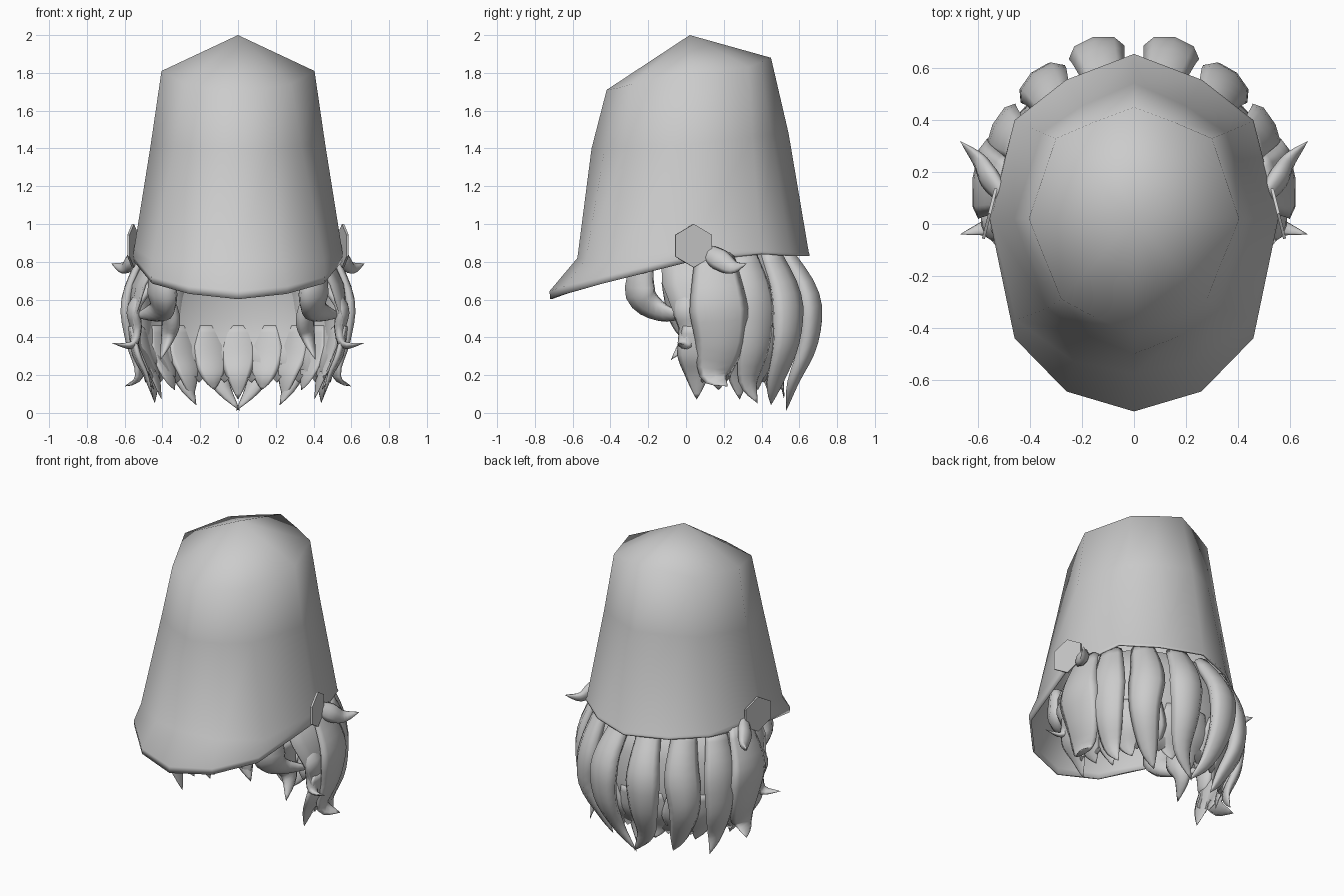
import bpy, bmesh, math
from mathutils import Vector, Matrix

cube = bpy.data.objects.get("Cube")
if cube:
    bpy.data.objects.remove(cube, do_unlink=True)

GREY = (0.6, 0.6, 0.6, 1)
mat = bpy.data.materials.new("plain_grey")
mat.use_nodes = True
mat.diffuse_color = GREY
mat.node_tree.nodes["Principled BSDF"].inputs["Base Color"].default_value = GREY


def finish(name, bm, thickness=0, smooth=True):
    """Turn a bmesh into an object, optionally with wall thickness."""
    bmesh.ops.recalc_face_normals(bm, faces=bm.faces)
    me = bpy.data.meshes.new(name)
    bm.to_mesh(me)
    bm.free()
    for p in me.polygons:
        p.use_smooth = smooth
    me.materials.append(mat)
    ob = bpy.data.objects.new(name, me)
    bpy.context.collection.objects.link(ob)
    if thickness:
        mod = ob.modifiers.new("wall", "SOLIDIFY")
        mod.thickness = thickness
        mod.offset = -1


def bridge(bm, a, b, closed=True):
    n = len(a)
    for i in range(n if closed else n - 1):
        j = (i + 1) % n
        bm.faces.new((a[i], a[j], b[j], b[i]))


def mirrored_ring(bm, half):
    pts = half + [(-x, y, z) for x, y, z in half[-2:0:-1]]
    return [bm.verts.new(p) for p in pts]


# Hat: each half ring runs from centre back round the side to centre front
top = [(0, .45, 1.88), (.16, .39, 1.855), (.3, .33, 1.83), (.405, .02, 1.81),
       (.28, -.29, 1.74), (.15, -.36, 1.72), (0, -.42, 1.71)]
middle = [(0, .543, 1.48), (.2, .455, 1.47), (.355, .352, 1.46), (.462, .02, 1.42),
          (.335, -.325, 1.41), (.18, -.43, 1.4), (0, -.5, 1.4)]
base = [(0, .65, .85), (.26, .55, .85), (.455, .395, .86), (.55, .02, .87),
        (.455, -.37, .81), (.23, -.53, .81), (0, -.575, .82)]
brim = [(0, .655, .84), (.262, .555, .84), (.46, .4, .85), (.556, .02, .83),
        (.46, -.44, .72), (.26, -.645, .67), (0, -.722, .645)]
lip = [(0, .655, .83), (.26, .555, .83), (.455, .4, .84), (.55, .02, .8),
       (.455, -.44, .685), (.258, -.64, .63), (0, -.72, .602)]
bm = bmesh.new()
rings = [mirrored_ring(bm, h) for h in (top, middle, base, brim, lip)]
for a, b in zip(rings, rings[1:]):
    bridge(bm, a, b)
peak = bm.verts.new((0, .02, 2))
for i, v in enumerate(rings[0]):
    bm.faces.new((peak, v, rings[0][(i + 1) % len(rings[0])]))
finish("hat", bm, 0.012)

# Flat hexagonal side buttons, turned slightly backwards
for side, label in ((1, "left"), (-1, "right")):
    bm = bmesh.new()
    turn = (Matrix.Rotation(side * math.radians(14), 4, "Z")
            @ Matrix.Rotation(side * math.pi / 2, 4, "Y")
            @ Matrix.Rotation(math.pi / 2, 4, "Z"))
    place = Matrix.Translation((side * .556, .04, .885)) @ turn
    bmesh.ops.create_cone(bm, cap_ends=True, segments=6, radius1=.115,
                          radius2=.115, depth=.012, matrix=place)
    finish(label + "_button", bm, smooth=False)

# Hair shell, open at the face; rows give height, radii and half opening angle
bm = bmesh.new()
rows = []
for z, rx, ry, span in ((.93, .25, .25, 122), (.84, .49, .44, 122), (.68, .565, .48, 118),
                        (.5, .585, .5, 108), (.35, .55, .48, 102), (.22, .49, .42, 100)):
    row = []
    for i in range(25):
        a = math.radians(span * (i / 12 - 1))
        drop = .06 * (i % 2) if z < .3 else 0
        row.append(bm.verts.new((rx * math.sin(a), .1 + ry * math.cos(a), z - drop)))
    rows.append(row)
for a, b in zip(rows, rows[1:]):
    bridge(bm, a, b, closed=False)
bm.faces.new(rows[0])
finish("hair_shell", bm, 0.015)


def smooth_path(points, steps=4):
    """Catmull-Rom samples through the given points."""
    p = [Vector(q) for q in points]
    p = [2 * p[0] - p[1]] + p + [2 * p[-1] - p[-2]]
    out = []
    for i in range(1, len(p) - 2):
        a, b, c, d = p[i - 1:i + 3]
        for s in range(steps):
            t = s / steps
            out.append(.5 * (2 * b + (c - a) * t + (2 * a - 5 * b + 4 * c - d) * t * t
                             + (3 * b - a - 3 * c + d) * t ** 3))
    return out + [p[-2]]


def add_lock(bm, points, width, flat):
    """Flattened tapering strand with a pointed tip."""
    path = smooth_path(points)
    last = len(path) - 1
    across, prev = None, None
    for k, p in enumerate(path):
        t = (path[min(k + 1, last)] - path[max(k - 1, 0)]).normalized()
        if across is None:
            across = t.cross(Vector((p.x, p.y - .1, .1)))
        across = (across - t * across.dot(t)).normalized()
        depth = t.cross(across)
        u = k / last
        r = width * min(1, .6 + 1.3 * u) * (1 - u ** 2.2)
        if k == last:
            tip = bm.verts.new(p)
            for i in range(8):
                bm.faces.new((prev[i], prev[(i + 1) % 8], tip))
            break
        ring = []
        for i in range(8):
            a = i * math.pi / 4
            ring.append(bm.verts.new(p + across * r * math.cos(a)
                                     + depth * r * flat * math.sin(a)))
        if prev:
            bridge(bm, prev, ring)
        else:
            bm.faces.new(ring)
        prev = ring


# Hair locks for one side (width, flatness, path), mirrored to the other
locks = {
    "back_lock": (.12, .55, [(.1, .52, .86), (.14, .65, .62), (.14, .65, .38), (.1, .57, .17), (-.01, .53, .01)]),
    "rear_side_lock": (.12, .55, [(.3, .44, .86), (.34, .53, .62), (.36, .53, .38), (.28, .47, .16), (.22, .45, .04)]),
    "side_lock": (.12, .4, [(.44, .31, .84), (.5, .36, .62), (.5, .36, .36), (.45, .33, .17), (.44, .38, .05)]),
    "ear_lock": (.17, .25, [(.5, .15, .84), (.58, .17, .6), (.56, .18, .38), (.52, .15, .2), (.6, .22, .14)]),
    "front_side_lock": (.08, .5, [(.46, .0, .68), (.55, .0, .56), (.54, .02, .45), (.56, -.01, .36), (.67, -.04, .37)]),
    "temple_lock": (.11, .6, [(.42, -.23, .8), (.4, -.24, .63), (.42, -.14, .54), (.56, .01, .51)]),
    "cheek_lock": (.09, .6, [(.42, -.08, .7), (.36, -.02, .52), (.37, .01, .4), (.41, -.08, .28)]),
    "hat_curl": (.065, .6, [(.5, .1, .86), (.56, .18, .81), (.6, .25, .77), (.67, .32, .79)]),
}
for name, (width, flat, points) in locks.items():
    for side, label in ((1, "left_"), (-1, "right_")):
        bm = bmesh.new()
        add_lock(bm, [(side * x, y, z) for x, y, z in points], width, flat)
        finish(label + name, bm)

# Ragged fringe of flat tufts set into the lower rim of the shell
bm = bmesh.new()
for i in range(-6, 7):
    a = math.radians(i * 16)
    s, c = math.sin(a), math.cos(a)
    low = .07 + .05 * (i % 2)
    add_lock(bm, [(.57 * s, .1 + .49 * c, .46), (.54 * s, .1 + .46 * c, .31),
                  (.49 * s, .1 + .41 * c, .2),
                  (.45 * s, .1 + .42 * c, low)], .11, .22)
finish("lower_fringe", bm)
